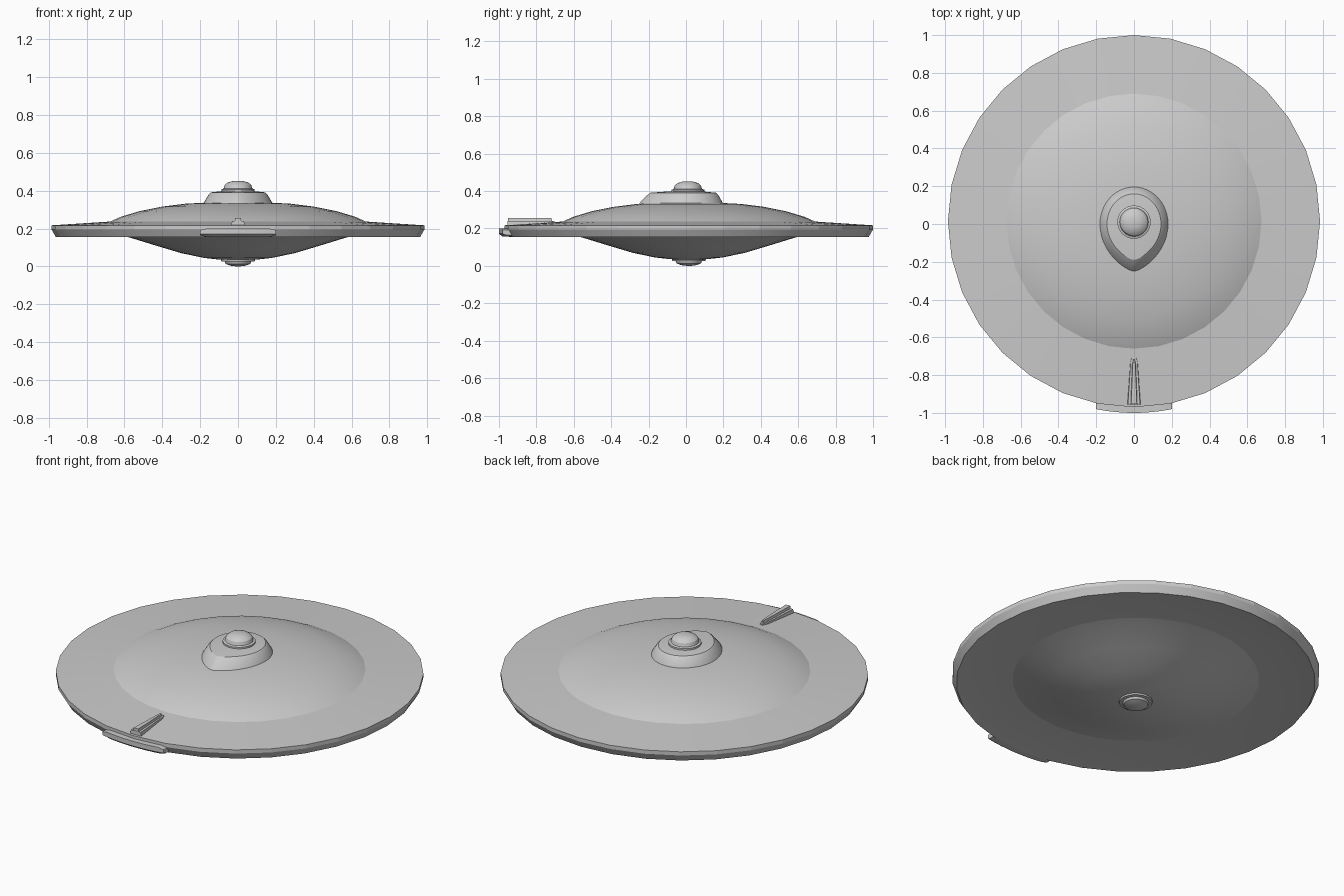
import bpy, bmesh, math

if "Cube" in bpy.data.objects:
    bpy.data.objects.remove(bpy.data.objects["Cube"])

CY = 0.015  # saucer axis in y

hull = bpy.data.materials.new("hull_grey")
hull.diffuse_color = (0.6, 0.6, 0.6, 1)
hull.use_nodes = True
hull.node_tree.nodes["Principled BSDF"].inputs["Base Color"].default_value = hull.diffuse_color


def make(name, bm, smooth=None):
    bmesh.ops.recalc_face_normals(bm, faces=bm.faces)
    me = bpy.data.meshes.new(name)
    bm.to_mesh(me)
    bm.free()
    me.materials.append(hull)
    ob = bpy.data.objects.new(name, me)
    bpy.context.collection.objects.link(ob)
    if smooth:
        bpy.ops.object.select_all(action='DESELECT')
        bpy.context.view_layer.objects.active = ob
        ob.select_set(True)
        bpy.ops.object.shade_smooth_by_angle(angle=math.radians(smooth))
    return ob


def loft(name, rings, smooth=None):
    """Skin a list of equal-length closed rings and cap both ends."""
    bm = bmesh.new()
    vs = [[bm.verts.new(p) for p in r] for r in rings]
    n = len(vs[0])
    for a, b in zip(vs, vs[1:]):
        for i in range(n):
            j = (i + 1) % n
            bm.faces.new((a[i], a[j], b[j], b[i]))
    bm.faces.new(vs[0])
    bm.faces.new(vs[-1])
    return make(name, bm, smooth)


def lathe(name, profile, n, cy=CY, smooth=None):
    return loft(name, [[(r * math.cos(2 * math.pi * i / n),
                         cy + r * math.sin(2 * math.pi * i / n), z)
                        for i in range(n)] for r, z in profile], smooth)


# saucer: underside, rim and upper dome in one profile
lathe("saucer_hull", [
    (0.04, 0.033), (0.10, 0.036), (0.18, 0.045), (0.30, 0.07), (0.45, 0.115),
    (0.57, 0.152), (0.66, 0.172), (0.85, 0.168), (0.962, 0.155),
    (0.985, 0.195), (0.985, 0.217),
    (0.675, 0.237), (0.62, 0.262), (0.52, 0.292), (0.40, 0.316),
    (0.28, 0.331), (0.15, 0.338), (0.04, 0.34)], 32, smooth=10)

# sensor dome underneath
lathe("lower_sensor", [(0.01, 0.0), (0.04, 0.004), (0.065, 0.013),
                       (0.07, 0.025), (0.088, 0.027), (0.092, 0.045)], 32, smooth=30)


# egg-shaped bridge deck, narrowing towards -y
def egg(a, back, front, z, n=48):
    pts = []
    for i in range(n):
        t = 2 * math.pi * i / n
        c, s = math.cos(t), math.sin(t)
        if s < 0:
            c = math.copysign(abs(c) ** 1.4, c)
        pts.append((a * c, s * (back if s >= 0 else front), z))
    return pts


loft("bridge_deck", [egg(0.185, 0.20, 0.255, 0.325), egg(0.178, 0.194, 0.243, 0.342),
                     egg(0.155, 0.172, 0.205, 0.38), egg(0.143, 0.16, 0.19, 0.391),
                     egg(0.08, 0.09, 0.10, 0.398)], 30)

# bridge dome
lathe("bridge_dome", [(0.088, 0.385), (0.088, 0.407), (0.076, 0.411), (0.07, 0.43),
                      (0.055, 0.443), (0.03, 0.45), (0.008, 0.452)], 32, 0.01, 30)


# tapered engine housing on the upper deck, base and ridge
def wedge(name, y0, w0, y1, w1, z0, z1, inset):
    def ring(k, z):
        a, b = w0 - k, w1 - k
        return [(-a, y0, z), (a, y0, z), (b, y1 - 0.03, z),
                (b * 0.5, y1 - k, z), (-b * 0.5, y1 - k, z), (-b, y1 - 0.03, z)]
    return loft(name, [ring(0, z0), ring(inset, z1)])


wedge("engine_base", -0.955, 0.036, -0.70, 0.022, 0.21, 0.24, 0.004)
wedge("engine_ridge", -0.953, 0.019, -0.715, 0.011, 0.23, 0.255, 0.004)

# curved plate on the rim
rings = []
for i in range(13):
    x = -0.2 + 0.4 * i / 12
    y = -0.995 + 0.5 * x * x
    e = 0.008 if i in (0, 12) else 0.0
    rings.append([(x, y + 0.015, 0.156 + e), (x, y - 0.005, 0.172), (x, y - 0.005, 0.2 - e),
                  (x, y + 0.055, 0.2 - e), (x, y + 0.055, 0.156 + e)])
loft("rim_plate", rings, 30)
